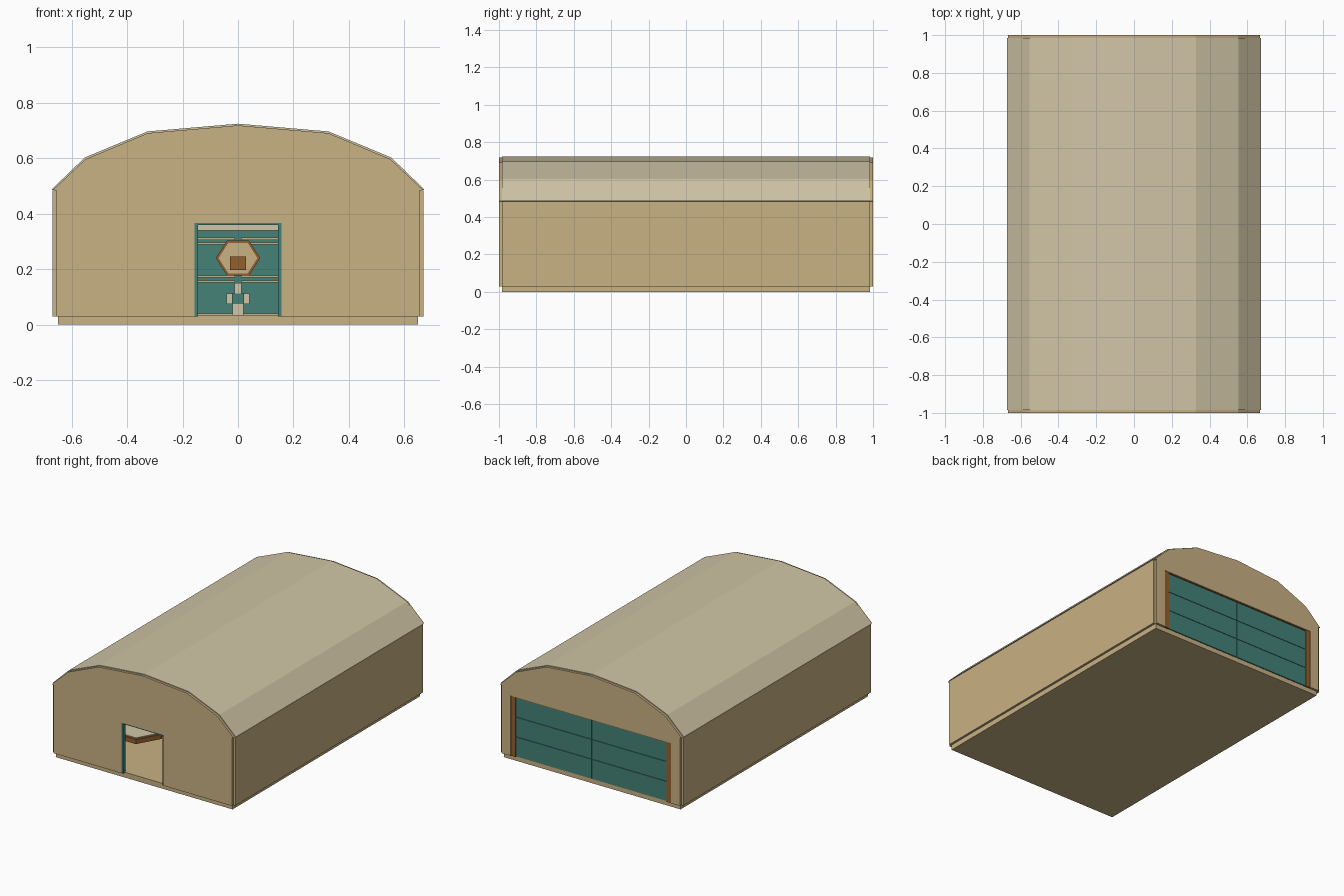
import bpy, bmesh, math

if "Cube" in bpy.data.objects:
    bpy.data.objects.remove(bpy.data.objects["Cube"])


def material(name, rgb):
    m = bpy.data.materials.new(name)
    m.diffuse_color = (*rgb, 1)
    m.use_nodes = True
    m.node_tree.nodes["Principled BSDF"].inputs["Base Color"].default_value = m.diffuse_color
    return m


TAN = material("tan_wall", (0.584, 0.445, 0.231))
ROOF = material("pale_roof", (0.64, 0.565, 0.385))
TEAL = material("teal_door", (0.058, 0.223, 0.188))
BROWN = material("brown_trim", (0.305, 0.115, 0.026))


def prism(name, pts, axis, lo, hi, mat):
    """Extrude a 2D outline along y (points are x, z) or z (points are x, y)."""
    bm = bmesh.new()
    place = (lambda p, d: (p[0], d, p[1])) if axis == "y" else (lambda p, d: (p[0], p[1], d))
    a = [bm.verts.new(place(p, lo)) for p in pts]
    b = [bm.verts.new(place(p, hi)) for p in pts]
    caps = [bm.faces.new(a), bm.faces.new(b)]
    for i in range(len(pts)):
        j = (i + 1) % len(pts)
        bm.faces.new((a[i], a[j], b[j], b[i]))
    bmesh.ops.recalc_face_normals(bm, faces=bm.faces)
    bmesh.ops.triangulate(bm, faces=caps)
    me = bpy.data.meshes.new(name)
    bm.to_mesh(me)
    bm.free()
    me.materials.append(mat)
    ob = bpy.data.objects.new(name, me)
    bpy.context.collection.objects.link(ob)
    return ob


def box(name, x, y, z, mat):
    return prism(name, [(x[0], z[0]), (x[1], z[0]), (x[1], z[1]), (x[0], z[1])], "y", *y, mat)


def both(half):
    """Mirror a left-to-centre profile to the right side."""
    return half + [(-x, z) for x, z in reversed(half) if x != 0]


def hexagon(cx, cy, rx, ry):
    return [(cx + rx * math.cos(i * math.pi / 3), cy + ry / 0.866 * math.sin(i * math.pi / 3))
            for i in range(6)]


END = 0.985

# Floor slab and side walls
box("floor_slab", (-0.65, 0.65), (-END, END), (0, 0.035), TAN)
for s, side in ((-1, "left"), (1, "right")):
    box(side + "_wall", sorted((s * 0.655, s * 0.67)), (-END, END), (0.03, 0.483), TAN)

# Faceted roof shell
outer = both([(-0.673, 0.487), (-0.553, 0.603), (-0.327, 0.697), (0, 0.725)])
inner = both([(-0.655, 0.483), (-0.546, 0.592), (-0.324, 0.687), (0, 0.715)])
prism("roof_shell", outer + inner[::-1], "y", -END, END, ROOF)

# End walls, each outline notched for its opening
gable = both([(-0.655, 0.03), (-0.655, 0.483), (-0.668, 0.486), (-0.55, 0.597),
              (-0.326, 0.691), (0, 0.719)])


def end_wall(name, y, half, top):
    notch = [(half, 0.03), (half, top), (-half, top), (-half, 0.03)]
    prism(name, gable + notch, "y", *y, TAN)


end_wall("front_wall", (-1, -END), 0.157, 0.367)
end_wall("back_wall", (END, 1), 0.59, 0.43)

# Front doorway frame
for s in (-1, 1):
    box("doorway_jamb", sorted((s * 0.145, s * 0.157)), (-0.998, -0.975), (0.03, 0.367), TEAL)
box("doorway_header", (-0.145, 0.145), (-0.998, -0.975), (0.36, 0.367), TEAL)

# Back double door: backing, six panels, brown posts and header
box("door_backing", (-0.59, 0.59), (0.975, 0.986), (0.03, 0.43), TEAL)
for s in (-1, 1):
    for row in range(3):
        z = 0.032 + row * 0.1315
        box("door_panel", sorted((s * 0.002, s * 0.555)), (0.98, 0.991), (z, z + 0.129), TEAL)
    box("door_post", sorted((s * 0.555, s * 0.59)), (0.97, 0.997), (0.03, 0.43), BROWN)
box("door_header", (-0.555, 0.555), (0.97, 0.997), (0.425, 0.43), BROWN)

# Rails on the inside of the back door
for z in (0.036, 0.155, 0.174, 0.293, 0.31):
    for s in (-1, 1):
        box("inner_rail", sorted((s * 0.01, s * 0.55)), (0.968, 0.976), (z - 0.004, z + 0.004), TAN)
box("inner_top_rail", (-0.55, 0.55), (0.968, 0.976), (0.34, 0.36), ROOF)

# Hexagonal plaque with a square plate
prism("plaque_rim", hexagon(0, 0.24, 0.08, 0.063), "y", 0.955, 0.976, BROWN)
prism("plaque_face", hexagon(0, 0.24, 0.07, 0.055), "y", 0.95, 0.956, TAN)
box("plaque_plate", (-0.028, 0.028), (0.944, 0.951), (0.197, 0.245), BROWN)

# Latch below the plaque
box("latch_stem", (-0.012, 0.012), (0.96, 0.976), (0.11, 0.15), ROOF)
box("latch_foot", (-0.02, 0.02), (0.96, 0.976), (0.03, 0.075), ROOF)
box("latch_bar", (-0.042, 0.042), (0.962, 0.976), (0.075, 0.113), ROOF)
box("latch_hub", (-0.022, 0.022), (0.955, 0.963), (0.075, 0.113), TEAL)

# Low hexagonal table inside, left of the doorway
prism("table_pedestal", hexagon(-0.36, -0.53, 0.08, 0.07), "z", 0.035, 0.07, TEAL)
prism("table_rim", hexagon(-0.36, -0.53, 0.17, 0.15), "z", 0.07, 0.1, BROWN)
prism("table_top", hexagon(-0.36, -0.53, 0.155, 0.137), "z", 0.1, 0.105, ROOF)
